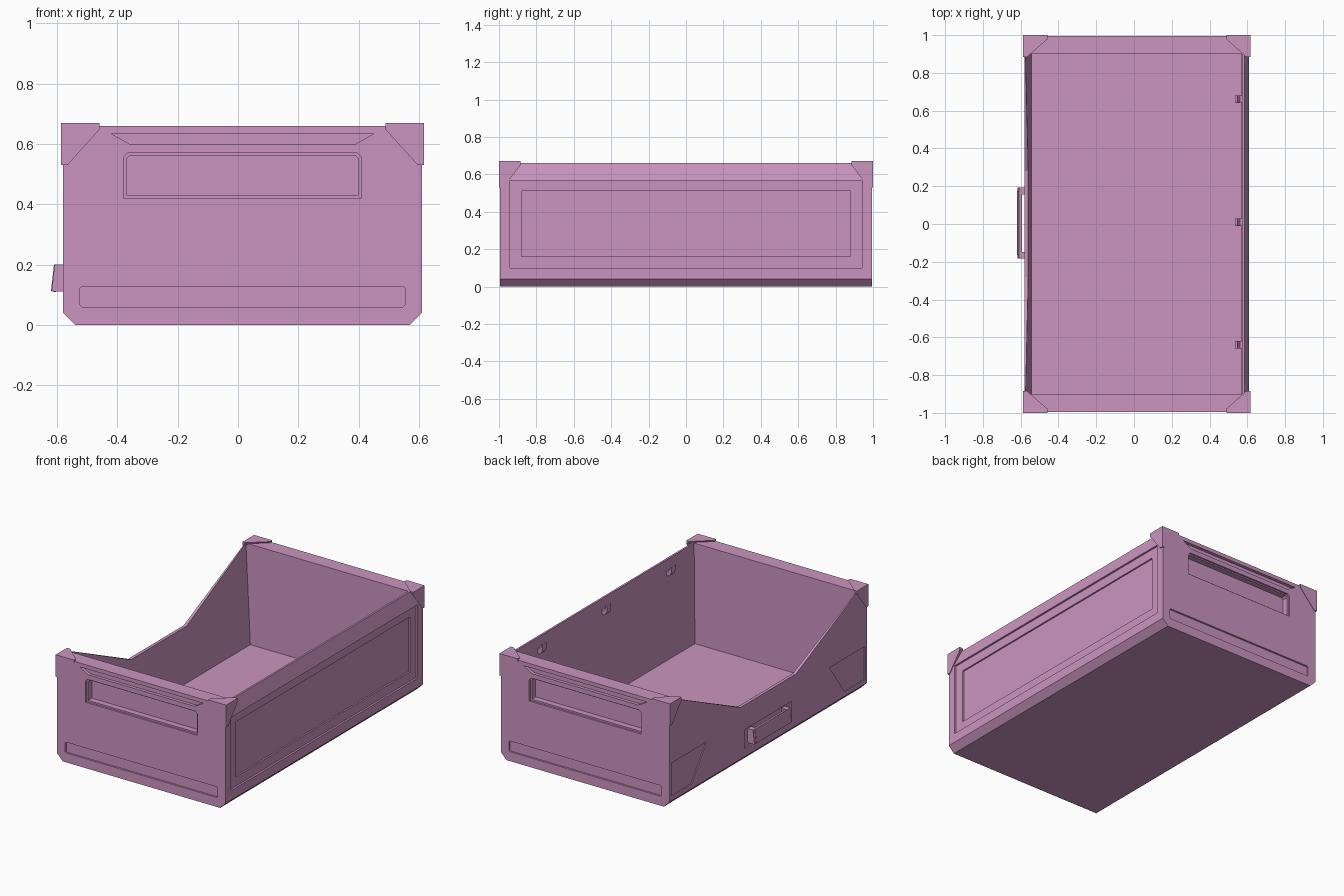
import bpy, bmesh
from mathutils import Vector

if "Cube" in bpy.data.objects:
    bpy.data.objects.remove(bpy.data.objects["Cube"])

CX = 0.015   # middle of the box body in x
mat = bpy.data.materials.new("pink_plastic")
mat.diffuse_color = (0.6, 0.3, 0.53, 1)
mat.use_nodes = True
mat.node_tree.nodes["Principled BSDF"].inputs["Base Color"].default_value = mat.diffuse_color


def finish(name, bm):
    bmesh.ops.recalc_face_normals(bm, faces=bm.faces)
    me = bpy.data.meshes.new(name)
    bm.to_mesh(me)
    bm.free()
    ob = bpy.data.objects.new(name, me)
    bpy.context.collection.objects.link(ob)
    me.materials.append(mat)
    return ob


def prism(name, pts, axis, lo, hi):
    """Extrude a 2D profile along x (points are y,z) or y (points are x,z)."""
    bm = bmesh.new()
    at = (lambda a, b, h: (h, a, b)) if axis == 'x' else (lambda a, b, h: (a, h, b))
    rings = [[bm.verts.new(at(a, b, h)) for a, b in pts] for h in (lo, hi)]
    n = len(pts)
    for r in rings:
        bm.faces.new(r)
    for i in range(n):
        j = (i + 1) % n
        bm.faces.new((rings[0][i], rings[0][j], rings[1][j], rings[1][i]))
    return finish(name, bm)


def cut(target, cutter):
    cutter.hide_render = True
    m = target.modifiers.new("cut", 'BOOLEAN')
    m.operation, m.solver, m.object = 'DIFFERENCE', 'EXACT', cutter
    bpy.context.view_layer.objects.active = target
    bpy.ops.object.modifier_apply(modifier=m.name)
    bpy.data.objects.remove(cutter)


def rect(a0, a1, b0, b1, c=0.0):
    """Rectangle with optional corner chamfer."""
    if not c:
        return [(a0, b0), (a1, b0), (a1, b1), (a0, b1)]
    return [(a0 + c, b0), (a1 - c, b0), (a1, b0 + c), (a1, b1 - c),
            (a1 - c, b1), (a0 + c, b1), (a0, b1 - c), (a0, b0 + c)]


# Bin body: chamfered bottom, sloped right rim
body = prism("bin_body", [(-.58, .66), (-.58, .04), (-.54, 0), (.57, 0), (.61, .04),
                          (.61, .57), (.585, .66)], 'y', -.995, .995)

# Cavity with walls that thin towards the top
cut(body, prism("cavity", [(-.543, .02), (.567, .02), (.573, .7), (-.576, .7)], 'y', -.9, .9))

# Dipped access opening in the left wall
cut(body, prism("dip", [(-.28, .37), (.28, .37), (.9, .66), (.9, .8), (-.9, .8), (-.9, .66)],
                'x', -.7, -.5))

# End walls: label pocket, finger ledge and lower strip
for s in (-1, 1):
    def end_cut(name, pts, depth):
        cut(body, prism(name, pts, 'y', *sorted((s * 1.1, s * (.995 - depth)))))
    w = .395
    end_cut("pocket_lip", [(CX - w, .42), (CX + w, .42), (CX + w, .555), (CX + w - .015, .57),
                           (CX - w + .015, .57), (CX - w, .555)], .012)
    w = .385
    end_cut("pocket", [(CX - w, .43), (CX + w, .43), (CX + w, .55), (CX + w - .012, .562),
                       (CX - w + .012, .562), (CX - w, .55)], .05)
    end_cut("ledge", [(CX - .375, .6), (CX + .375, .6), (CX + .437, .635), (CX - .437, .635)], .02)
    end_cut("strip", rect(CX - .538, CX + .538, .06, .128, .006), .012)

# Right wall: two-step recessed panel
cut(body, prism("panel_outer", rect(-.94, .94, .1, .568), 'x', .598, .7))
cut(body, prism("panel_inner", rect(-.88, .88, .16, .51), 'x', .588, .7))

# Left wall: shallow corner panels and handle recess
for s in (-1, 1):
    cut(body, prism("side_panel", [(s * .62, .28), (s * .975, .28), (s * .975, .07), (s * .77, .07)],
                    'x', -.7, -.574))
cut(body, prism("handle_recess", rect(-.235, .235, .09, .212), 'x', -.7, -.57))

# Tilted handle: two arms and a bar
for label, y in (("front", -.165), ("back", .175)):
    prism("handle_arm_" + label, [(-.618, .11), (-.568, .11), (-.568, .2), (-.608, .2)],
          'y', y - .018, y + .018)
prism("handle_bar", [(-.62, .112), (-.603, .108), (-.592, .196), (-.61, .2)], 'y', -.165, .175)

# Small hooks along the inner right wall
for i, y in enumerate((-.64, .01, .66)):
    prism("hook_%d" % (i + 1), [(.578, .56), (.555, .56), (.54, .575), (.535, .6), (.535, .625),
                                (.547, .625), (.548, .605), (.56, .59), (.578, .59)],
          'y', y - .02, y + .02)

# Corner caps: truncated three-sided corner pieces
A, B, C, T = .128, .115, .14, .022
for sx in (-1, 1):
    for sy in (-1, 1):
        corner = Vector((CX + sx * .602, sy, .67))
        bm = bmesh.new()
        for u, v, w in ((0, 0, 0), (A, 0, 0), (A, T, 0), (A, 0, T), (0, B, 0), (T, B, 0),
                        (0, B, T), (0, 0, C), (T, 0, C), (0, T, C)):
            bm.verts.new(corner - Vector((sx * u, sy * v, w)))
        bmesh.ops.convex_hull(bm, input=bm.verts)
        bmesh.ops.dissolve_limit(bm, angle_limit=.01, verts=bm.verts, edges=bm.edges)
        finish("corner_cap_%s_%s" % ("left" if sx < 0 else "right", "front" if sy < 0 else "back"), bm)
